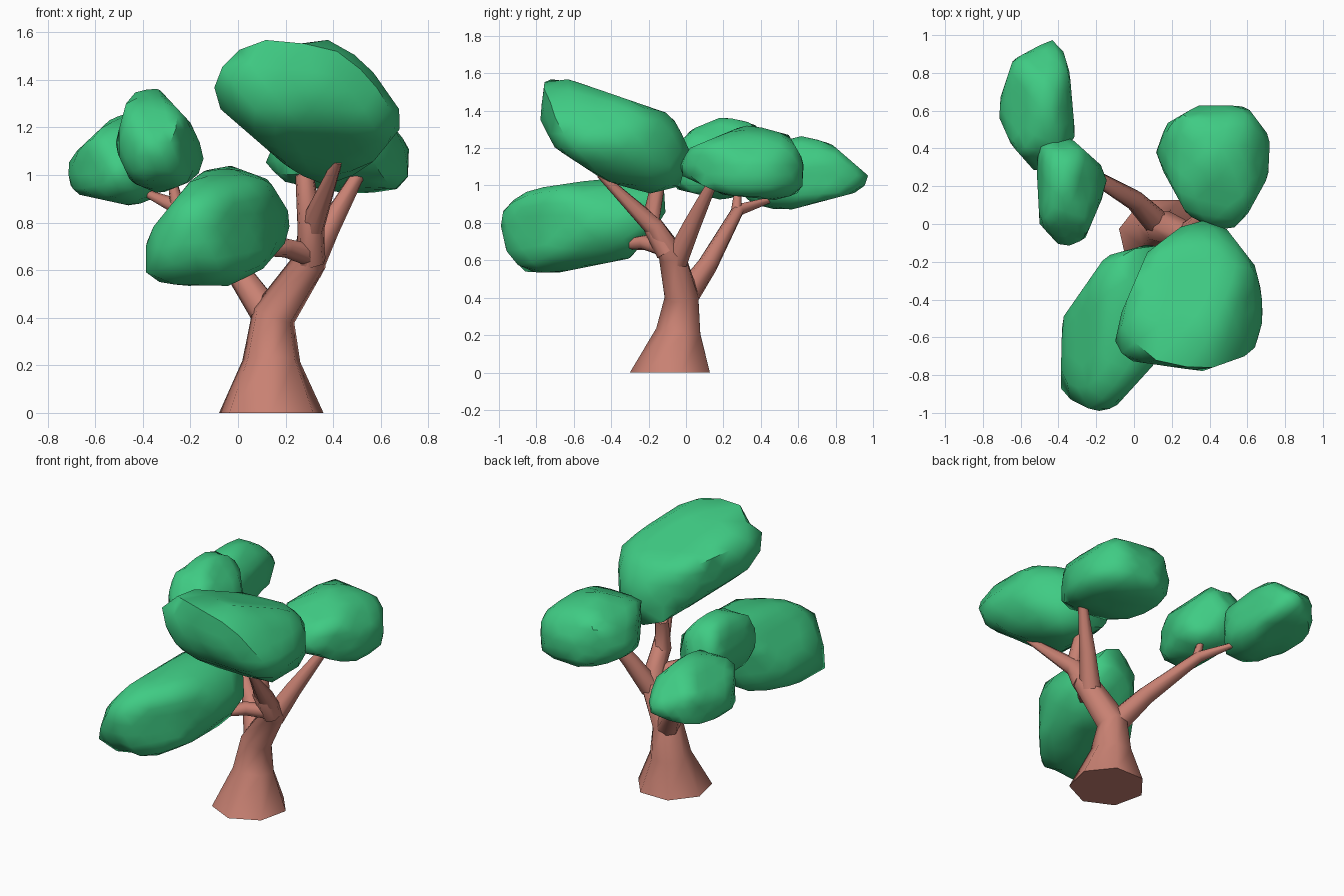
import bpy, bmesh, math
from mathutils import Vector, Matrix
from mathutils.geometry import convex_hull_2d

if "Cube" in bpy.data.objects:
    bpy.data.objects.remove(bpy.data.objects["Cube"])


def material(name, color):
    m = bpy.data.materials.new(name)
    m.diffuse_color = color
    m.use_nodes = True
    m.node_tree.nodes["Principled BSDF"].inputs["Base Color"].default_value = m.diffuse_color
    return m


BARK = material("bark", (0.58, 0.22, 0.17, 1))
LEAF = material("leaf", (0.05, 0.60, 0.23, 1))


def finish(bm, name, mat, angle):
    bmesh.ops.recalc_face_normals(bm, faces=bm.faces)
    me = bpy.data.meshes.new(name)
    bm.to_mesh(me)
    bm.free()
    ob = bpy.data.objects.new(name, me)
    bpy.context.collection.objects.link(ob)
    me.materials.append(mat)
    bpy.ops.object.select_all(action='DESELECT')
    ob.select_set(True)
    bpy.context.view_layer.objects.active = ob
    bpy.ops.object.shade_smooth_by_angle(angle=math.radians(angle))


def limb(name, path, sides=7):
    """Tapered tube through (x, y, z, radius) points."""
    bm = bmesh.new()
    pts = [Vector(p[:3]) for p in path]
    up = Vector((0, 0, 1))
    rings = []
    for i, p in enumerate(pts):
        t = pts[min(i + 1, len(pts) - 1)] - pts[max(i - 1, 0)]
        q = up.rotation_difference(up if p.z == 0 else t.normalized())
        r = path[i][3]
        rings.append([bm.verts.new(p + q @ Vector((r * math.cos(a), r * math.sin(a), 0)))
                      for a in (2 * math.pi * (k + .25) / sides for k in range(sides))])
    for a, b in zip(rings, rings[1:]):
        for k in range(sides):
            n = (k + 1) % sides
            bm.faces.new((a[k], a[n], b[n], b[k]))
    bm.faces.new(rings[0])
    bm.faces.new(rings[-1])
    finish(bm, name, BARK, 55)


def moments(poly):
    """Area centroid and the 2x2 matrix of the ellipse matching a convex outline."""
    o = sum(poly, Vector((0, 0))) / len(poly)
    area, first, sec = 0, Vector((0, 0)), [0, 0, 0]
    for a, b in zip(poly, poly[1:] + poly[:1]):
        a, b = a - o, b - o
        A, s = (a.x * b.y - a.y * b.x) / 2, a + b
        area += A
        first += s * A / 3
        for k, (i, j) in enumerate(((0, 0), (1, 1), (0, 1))):
            sec[k] += A / 12 * (a[i] * a[j] + b[i] * b[j] + s[i] * s[j])
    c = first / area
    cov = (c.x * c.x, c.y * c.y, c.x * c.y)
    return o + c, [4 * (m / area - v) for m, v in zip(sec, cov)]


def clump(name, front, side, top):
    """Rounded leaf mass: leaning ellipsoid trimmed by its three outlines."""
    views = []
    for axes, pts in (((0, 2), front), ((1, 2), side), ((0, 1), top)):
        pts = [Vector(p) for p in pts]
        hull = [pts[i] for i in convex_hull_2d(pts)]
        if sum(a.x * b.y - a.y * b.x for a, b in zip(hull, hull[1:] + hull[:1])) < 0:
            hull.reverse()
        views.append((axes, hull))
    center, S = Vector(), Matrix(((0,) * 3,) * 3)
    for (i, j), hull in views:
        c, (sii, sjj, sij) = moments(hull)
        center[i] += c.x / 2
        center[j] += c.y / 2
        S[i][i] += sii / 2
        S[j][j] += sjj / 2
        S[i][j] = S[j][i] = sij * 0.92
    inv = S.inverted()
    bm = bmesh.new()
    bmesh.ops.create_icosphere(bm, subdivisions=3, radius=1)
    for v in bm.verts:
        d = Vector([v.co[k] * math.sqrt(S[k][k]) for k in range(3)])
        g = math.sqrt(max(d.dot(inv @ d), 0.01)) / 1.14
        for (i, j), hull in views:
            for a, b in zip(hull, hull[1:] + hull[:1]):
                n = Vector((b.y - a.y, a.x - b.x))
                reach = n.dot(a - Vector((center[i], center[j])))
                g = max(g, n.dot(Vector((d[i], d[j]))) / max(reach, 1e-4))
        v.co = center + d / g
    finish(bm, name, LEAF, 50)


# Trunk and branches
limb("trunk", [(.14, -.075, 0, .225), (.14, -.035, .22, .125), (.15, -.02, .41, .095),
               (.30, -.075, .63, .073), (.31, -.17, .78, .055), (.42, -.46, 1.06, .02)])
limb("upright_branch", [(.31, -.10, .64, .06), (.30, -.19, .80, .052), (.28, -.15, 1.0, .04)])
limb("right_branch", [(.29, -.05, .60, .065), (.38, .03, .78, .05), (.51, .14, 1.01, .028)])
limb("low_branch", [(.32, -.10, .66, .05), (.20, -.22, .695, .042), (.03, -.42, .68, .015)])
limb("back_branch", [(.15, -.02, .38, .075), (.01, .12, .58, .055),
                     (-.26, .28, .87, .034), (-.40, .47, .93, .014)])
limb("back_twig", [(-.25, .27, .85, .032), (-.28, .28, .99, .018)])

# Leaf clumps, each from its front (x,z), side (y,z) and top (x,y) outline
clump("leaves_top",
      [(-.12, 1.4), (.03, 1.55), (.23, 1.59), (.43, 1.56), (.57, 1.43), (.71, 1.23),
       (.54, 1.02), (.35, .95), (.2, 1.04), (-.1, 1.3)],
      [(-.78, 1.35), (-.76, 1.55), (-.69, 1.59), (-.35, 1.44), (-.08, 1.38), (.02, 1.2),
       (-.04, .97), (-.2, .95), (-.44, 1.03), (-.7, 1.2)],
      [(-.12, -.71), (-.08, -.5), (.07, -.15), (.32, .04), (.47, 0), (.64, -.22),
       (.71, -.5), (.67, -.67), (.36, -.78)])
clump("leaves_front",
      [(-.39, .59), (-.3, .53), (-.05, .53), (.1, .6), (.22, .74), (.21, .85),
       (.13, .98), (-.06, 1.05), (-.18, 1.0), (-.39, .74)],
      [(-1, .83), (-.9, .97), (-.5, 1.03), (-.13, 1.05), (-.1, .85), (-.3, .61),
       (-.7, .53), (-.87, .54), (-.96, .65)],
      [(-.39, -.9), (-.38, -.5), (-.15, -.17), (.1, -.1), (.22, -.25), (.22, -.5),
       (.1, -.75), (-.1, -.97), (-.2, -1)])
clump("leaves_right",
      [(.11, 1.05), (.2, 1.22), (.4, 1.33), (.6, 1.27), (.72, 1.12), (.72, .98),
       (.64, .92), (.45, .92), (.2, .97)],
      [(-.06, 1.07), (.02, 1.2), (.33, 1.33), (.55, 1.27), (.63, 1.13), (.62, .97),
       (.5, .92), (.2, .95)],
      [(.11, .36), (.17, .53), (.36, .64), (.6, .62), (.72, .46), (.71, .25),
       (.6, .05), (.49, -.06), (.28, .05)])
clump("leaves_left",
      [(-.52, 1.12), (-.46, 1.34), (-.34, 1.37), (-.2, 1.22), (-.13, 1.07),
       (-.18, .98), (-.33, .92), (-.45, .97)],
      [(-.13, 1.12), (.03, 1.3), (.2, 1.37), (.37, 1.33), (.46, 1.15), (.38, .98),
       (.2, .92), (-.05, .98)],
      [(-.52, .38), (-.48, .43), (-.34, .46), (-.14, .28), (-.15, .18), (-.26, -.08),
       (-.38, -.13), (-.5, 0)])
clump("leaves_back",
      [(-.73, 1.0), (-.7, 1.08), (-.53, 1.24), (-.42, 1.27), (-.31, 1.1), (-.33, .9),
       (-.45, .87), (-.68, .92)],
      [(1.0, 1.03), (.78, 1.22), (.62, 1.27), (.4, 1.2), (.25, 1.0), (.38, .88),
       (.56, .87), (.9, .96)],
      [(-.73, .6), (-.64, .87), (-.4, 1.0), (-.34, .8), (-.31, .45), (-.5, .25), (-.65, .42)])
